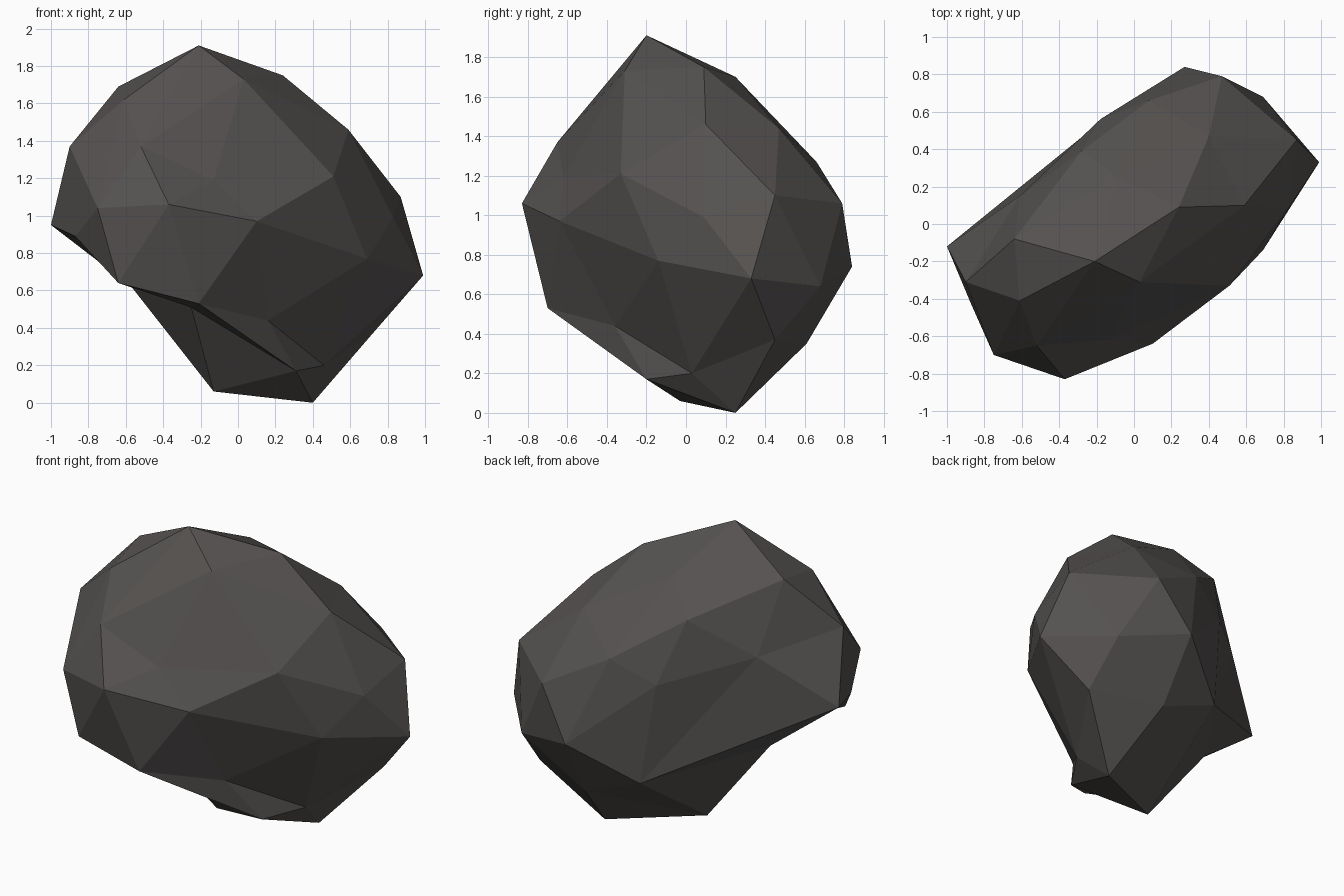
import bpy, bmesh
from mathutils import Vector, Matrix

if "Cube" in bpy.data.objects:
    bpy.data.objects.remove(bpy.data.objects["Cube"])

# Corner points of the rock, grouped by region
corners = [
    # crown 0-7
    (-.21, -.20, 1.91), (.24, .09, 1.75), (-.64, -.08, 1.69), (-.09, .25, 1.70),
    (.03, -.31, 1.73), (-.61, -.41, 1.62), (.59, .10, 1.46), (.40, .47, 1.44),
    # back 8-15
    (-.28, .39, 1.51), (-.61, .15, 1.27), (-.18, .56, 1.13), (.08, .66, 1.27),
    (.47, .79, 1.06), (.27, .84, .74), (-.10, .61, .50), (.29, .61, .35),
    # right end 16-21
    (.87, .45, 1.10), (.99, .33, .68), (.69, .68, .64), (.72, .45, .37), (.69, -.14, .77),
    (.83, .09, .99),
    # front 22-28
    (.51, -.33, 1.21), (.10, -.64, .97), (-.37, -.83, 1.06), (-.52, -.65, 1.37),
    (-.13, -.62, 1.19), (-.21, -.70, .53), (.16, -.36, .44),
    # left end 29-34
    (-.75, -.70, 1.04), (-.90, -.31, 1.37), (-1.0, -.12, .95), (-.87, -.43, .89),
    (-.64, -.70, .64), (-.57, -.04, .62),
    # underside 35-39
    (-.25, -.37, .51), (.46, .03, .20), (.31, -.20, .17), (-.13, -.03, .06), (.40, .25, 0),
]

# Skin the corners on a round ball (thin axis widened), then pull them to place,
# so the hollow under the left side is kept
centre = Vector((0, 0, 1))
widen = Matrix.Scale(2, 3, Vector((-.574, .819, 0)))
bm = bmesh.new()
target = bm.verts.layers.int.new("corner")
for i, c in enumerate(corners):
    v = bm.verts.new((widen @ (Vector(c) - centre)).normalized())
    v[target] = i
bmesh.ops.convex_hull(bm, input=bm.verts[:])
for v in bm.verts:
    v.co = Vector(corners[v[target]])


def ridge(a, b):
    """Turn the edge lying across corners a and b so that it joins them."""
    for e in bm.edges:
        ends = set(e.verts)
        tips = {v[target] for f in e.link_faces for v in f.verts if v not in ends}
        if tips == {a, b}:
            bmesh.utils.edge_rotate(e, False)
            return


# Ridges: right shoulder, right end, left overhang, front underside, foot
for a, b in [(12, 16), (17, 18), (14, 31), (27, 37), (28, 36), (37, 39)]:
    ridge(a, b)

bm.verts.layers.int.remove(target)
bmesh.ops.recalc_face_normals(bm, faces=bm.faces[:])

# Rock object, flat shaded
mesh = bpy.data.meshes.new("rock")
bm.to_mesh(mesh)
bm.free()
rock = bpy.data.objects.new("rock", mesh)
bpy.context.collection.objects.link(rock)

stone = bpy.data.materials.new("dark grey stone")
stone.diffuse_color = (.09, .084, .08, 1)
stone.use_nodes = True
stone.node_tree.nodes["Principled BSDF"].inputs["Base Color"].default_value = stone.diffuse_color
mesh.materials.append(stone)
